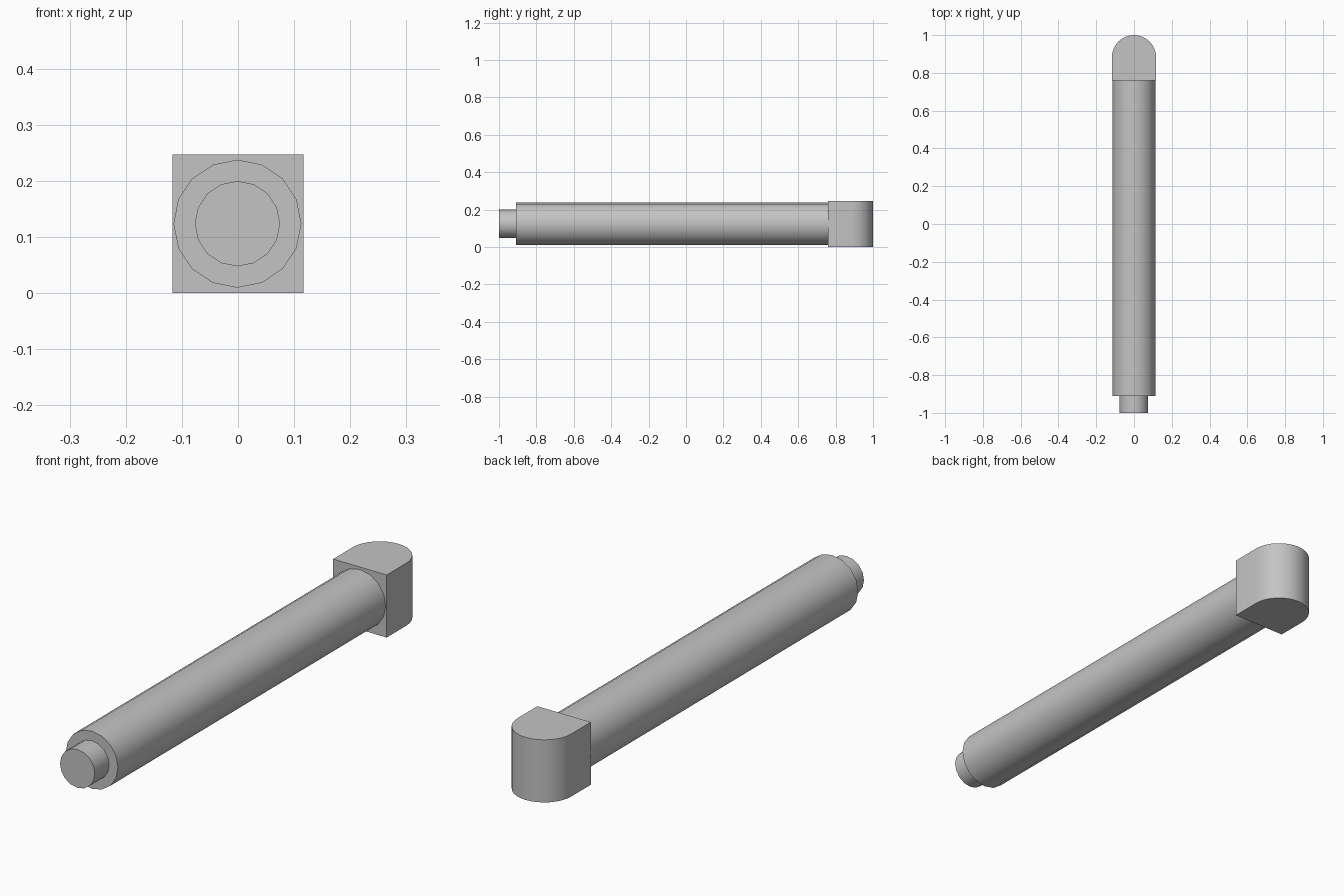
import bpy, bmesh
from math import pi, sin, cos, radians

cube = bpy.data.objects.get("Cube")
if cube:
    bpy.data.objects.remove(cube, do_unlink=True)

grey = bpy.data.materials.new("plain grey")
grey.use_nodes = True
color = (0.55, 0.55, 0.55, 1)
grey.diffuse_color = color
grey.node_tree.nodes["Principled BSDF"].inputs["Base Color"].default_value = color

MID_Z = 0.1235


def smooth(obj):
    bpy.ops.object.select_all(action='DESELECT')
    bpy.context.view_layer.objects.active = obj
    obj.select_set(True)
    bpy.ops.object.shade_smooth_by_angle(angle=radians(35))


def rod(name, radius, y0, y1):
    """Sixteen-sided cylinder lying along y."""
    bpy.ops.mesh.primitive_cylinder_add(
        vertices=16, radius=radius, depth=y1 - y0,
        location=(-0.001, (y0 + y1) / 2, MID_Z), rotation=(pi / 2, 0, 0))
    obj = bpy.context.object
    obj.name = name
    obj.data.materials.append(grey)
    smooth(obj)


def rounded_block(name, half, y0, y1, height, steps=16):
    """Upright block with a half-round back."""
    centre = y1 - half
    outline = [(-half, y0), (half, y0)]
    outline += [(half * cos(pi * i / steps), centre + half * sin(pi * i / steps))
                for i in range(steps + 1)]
    bm = bmesh.new()
    base = bm.faces.new([bm.verts.new((x, y, 0)) for x, y in outline])
    top = bmesh.ops.extrude_face_region(bm, geom=[base])["geom"]
    bmesh.ops.translate(bm, vec=(0, 0, height),
                        verts=[v for v in top if isinstance(v, bmesh.types.BMVert)])
    bmesh.ops.recalc_face_normals(bm, faces=bm.faces)
    mesh = bpy.data.meshes.new(name)
    bm.to_mesh(mesh)
    bm.free()
    obj = bpy.data.objects.new(name, mesh)
    bpy.context.collection.objects.link(obj)
    mesh.materials.append(grey)
    smooth(obj)


# Long shaft, narrow end pin and rounded head
rod("shaft", 0.114, -0.91, 0.765)
rod("end_pin", 0.076, -1.0, -0.9)
rounded_block("rounded_head", 0.117, 0.76, 1.0, 0.247)
